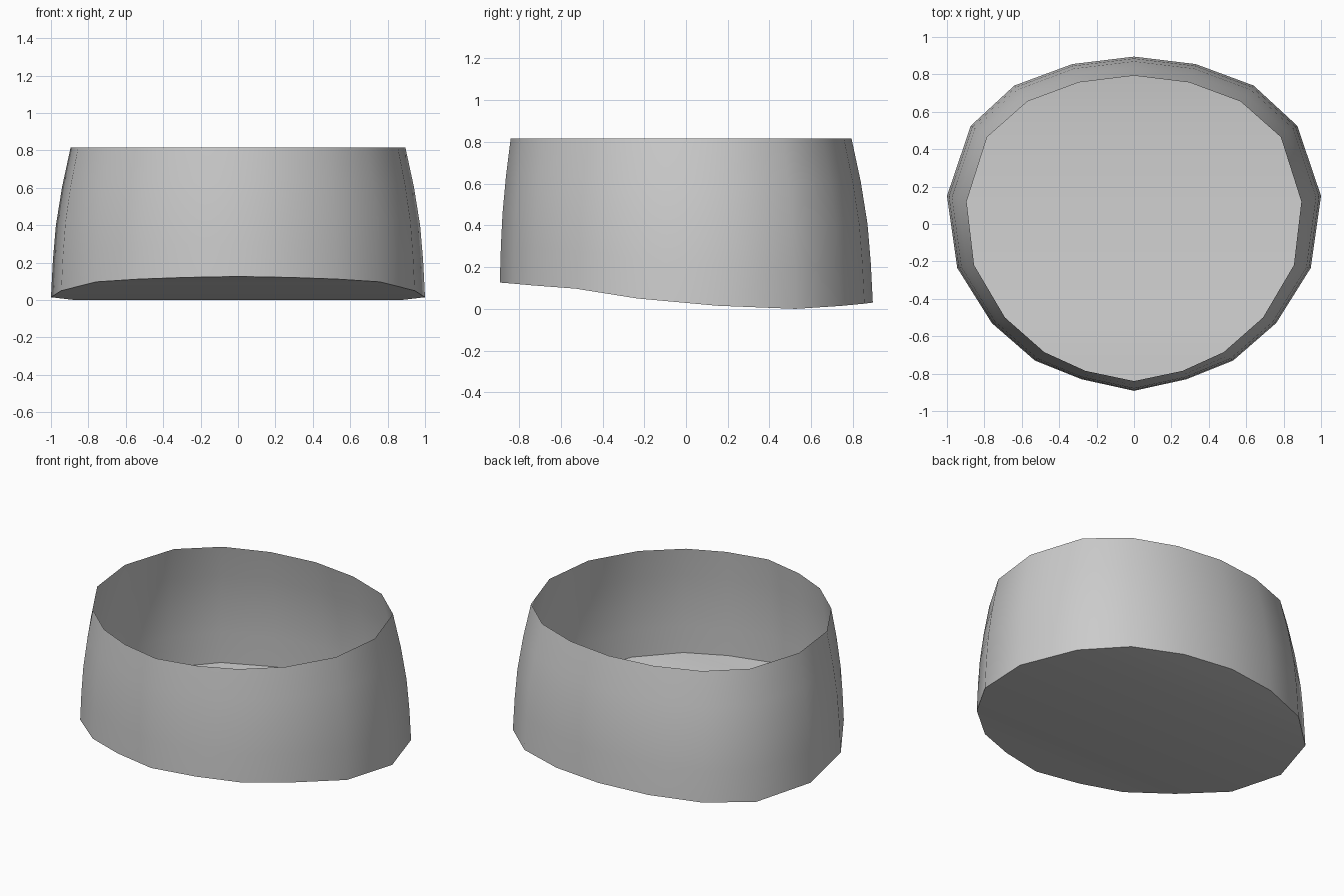
import bpy, bmesh

if "Cube" in bpy.data.objects:
    bpy.data.objects.remove(bpy.data.objects["Cube"])

# Right half of the rim outlines, back to front: (x, y, z) at the foot, (x, y) at the top
FOOT = [(0, .895, .03), (.33, .855, .025), (.64, .74, .014), (.873, .525, 0),
        (1, .15, .015), (.945, -.235, .05), (.76, -.53, .097), (.53, -.73, .112),
        (.28, -.83, .121), (0, -.892, .126)]
RIM = [(0, .793), (.295, .757), (.57, .655), (.785, .465), (.895, .12),
       (.855, -.22), (.69, -.5), (.48, -.685), (.26, -.785), (0, -.84)]
TOP_Z = .815
# Wall profile: height fraction, inward-lean fraction
PROFILE = [(0, 0), (.25, .1), (.48, .25), (.74, .57), (1, 1)]


def mirrored(half):
    return half + [(-p[0],) + tuple(p[1:]) for p in half[-2:0:-1]]


foot, rim = mirrored(FOOT), mirrored(RIM)
n = len(foot)
bm = bmesh.new()

# Curved open wall
rings = [[bm.verts.new((a[0] + (b[0] - a[0]) * f,
                        a[1] + (b[1] - a[1]) * f,
                        a[2] + (TOP_Z - a[2]) * t)) for a, b in zip(foot, rim)]
         for t, f in PROFILE]
for lo, hi in zip(rings, rings[1:]):
    for i in range(n):
        j = (i + 1) % n
        bm.faces.new((lo[j], lo[i], hi[i], hi[j]))

# Wavy floor, in strips running left to right
base = rings[0]
for i in range(n // 2):
    strip = [base[i], base[i + 1], base[-i - 1], base[-i % n]]
    bm.faces.new(list(dict.fromkeys(strip)))
for f in bm.faces:
    f.smooth = True

mesh = bpy.data.meshes.new("open_cup")
bm.to_mesh(mesh)
bm.free()
cup = bpy.data.objects.new("open_cup", mesh)
bpy.context.collection.objects.link(cup)
bpy.context.view_layer.objects.active = cup
cup.select_set(True)
bpy.ops.object.shade_smooth_by_angle(angle=.6)
